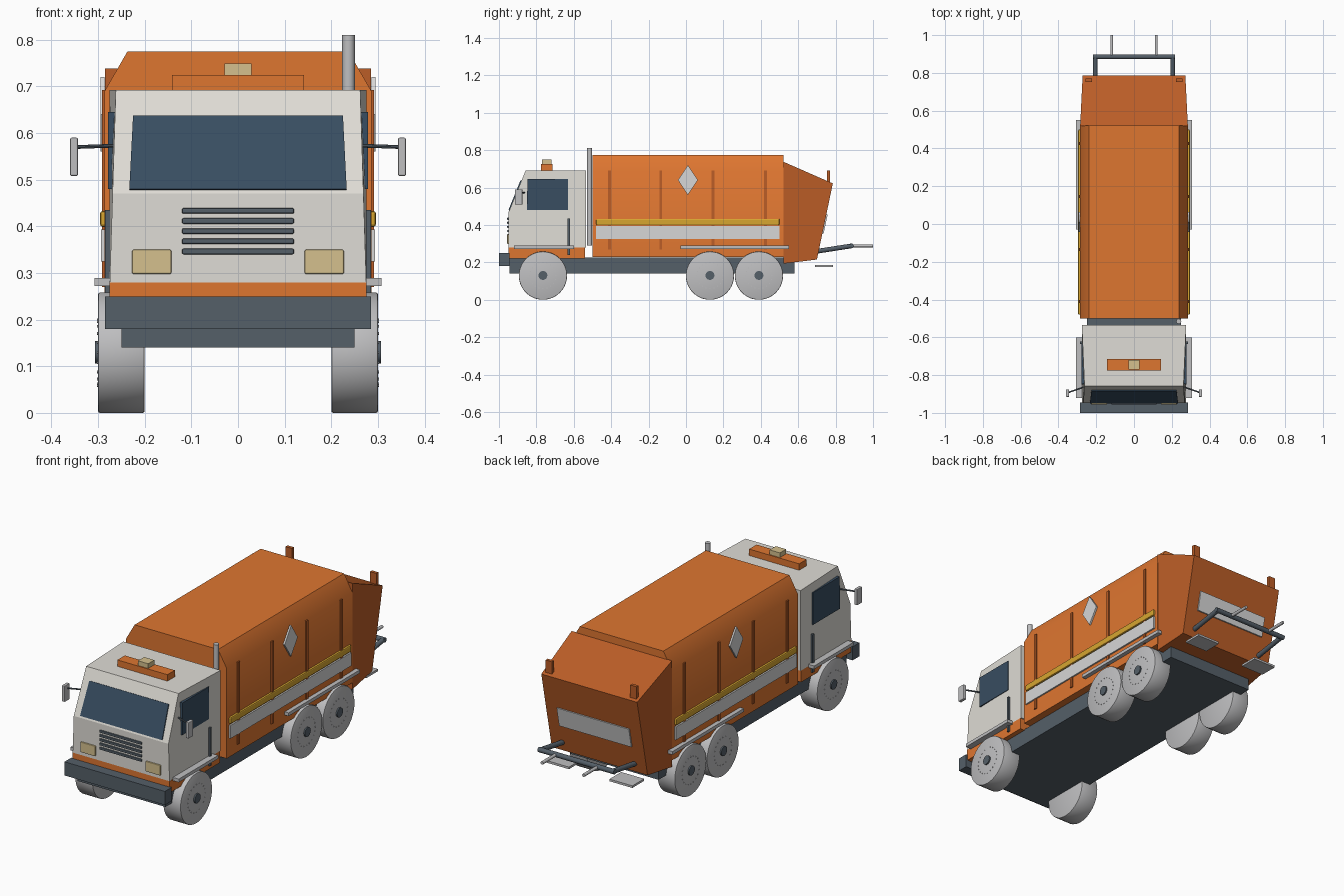
import bpy, bmesh, math
from mathutils import Vector, Matrix

if "Cube" in bpy.data.objects:
    bpy.data.objects.remove(bpy.data.objects["Cube"])

COLOURS = {
    "cab white": (0.74, 0.72, 0.67), "light grey": (0.52, 0.52, 0.53),
    "orange": (0.73, 0.18, 0.03), "dark orange": (0.50, 0.11, 0.02),
    "dark grey": (0.09, 0.115, 0.14), "glass": (0.04, 0.075, 0.12),
    "lamp beige": (0.66, 0.53, 0.27), "yellow": (0.68, 0.38, 0.03),
    "pale stripe": (0.68, 0.68, 0.68),
}
MATS = {}
for key, rgb in COLOURS.items():
    MATS[key] = bpy.data.materials.new(key)
    MATS[key].diffuse_color = (*rgb, 1)


def finish(name, bm, mat, smooth=None):
    bmesh.ops.recalc_face_normals(bm, faces=bm.faces)
    me = bpy.data.meshes.new(name)
    bm.to_mesh(me)
    bm.free()
    me.materials.append(MATS[mat])
    ob = bpy.data.objects.new(name, me)
    bpy.context.collection.objects.link(ob)
    if smooth:
        bpy.ops.object.select_all(action='DESELECT')
        ob.select_set(True)
        bpy.context.view_layer.objects.active = ob
        bpy.ops.object.shade_smooth_by_angle(angle=math.radians(smooth))
    return ob


def box(name, x, y, z, mat, bevel=0.0):
    """Box given by its (min, max) range on each axis."""
    bm = bmesh.new()
    bmesh.ops.create_cube(bm, size=1)
    for v in bm.verts:
        v.co = [r[0] if c < 0 else r[1] for c, r in zip(v.co, (x, y, z))]
    if bevel:
        bmesh.ops.bevel(bm, geom=bm.edges[:], offset=bevel, segments=2,
                        profile=0.5, affect='EDGES')
    return finish(name, bm, mat)


def side_box(name, s, x, y, z, mat, bevel=0.0):
    return box(name, sorted((s * x[0], s * x[1])), y, z, mat, bevel)


def symmetric(name, pts, mat, smooth=None):
    """Solid from a side profile of (y, z, half width) points."""
    bm = bmesh.new()
    left = [bm.verts.new((-w, y, z)) for y, z, w in pts]
    right = [bm.verts.new((w, y, z)) for y, z, w in pts]
    bm.faces.new(left)
    bm.faces.new(right[::-1])
    for i in range(len(pts)):
        j = (i + 1) % len(pts)
        bm.faces.new((left[i], right[i], right[j], left[j]))
    return finish(name, bm, mat, smooth)


def extrude(name, pts, vec, mat, smooth=None):
    bm = bmesh.new()
    f = bm.faces.new([bm.verts.new(p) for p in pts])
    r = bmesh.ops.extrude_face_region(bm, geom=[f])
    bmesh.ops.translate(bm, vec=vec,
                        verts=[g for g in r["geom"] if isinstance(g, bmesh.types.BMVert)])
    return finish(name, bm, mat, smooth)


def add_cyl(bm, a, b, r, seg):
    a, b = Vector(a), Vector(b)
    d = b - a
    m = Matrix.Translation((a + b) / 2) @ d.to_track_quat('Z', 'Y').to_matrix().to_4x4()
    bmesh.ops.create_cone(bm, cap_ends=True, segments=seg, radius1=r, radius2=r,
                          depth=d.length, matrix=m)


def rod(name, a, b, r, mat, seg=16):
    bm = bmesh.new()
    add_cyl(bm, a, b, r, seg)
    return finish(name, bm, mat, 40)


# chassis and bumper
box("chassis", (-.25, .25), (-.945, .58), (.14, .225), "dark grey")
box("front_bumper", (-.285, .285), (-1, -.945), (.18, .25), "dark grey")

# cab with sloped windscreen face
box("cab_base", (-.276, .276), (-.948, -.54), (.22, .28), "orange")
symmetric("cab", [(-.948, .28, .275), (-.948, .47, .269), (-.857, .692, .262),
                  (-.535, .692, .276), (-.535, .28, .276)], "cab white")
symmetric("windscreen", [(-.949, .48, .233), (-.885, .638, .225),
                         (-.875, .634, .225), (-.939, .476, .233)], "glass")
for i in range(5):
    z = .346 + i * .0218
    box("grille_slat", (-.12, .12), (-.956, -.945), (z - .006, z + .006), "dark grey", .003)
box("beacon_bar", (-.142, .142), (-.775, -.715), (.69, .725), "orange")
box("beacon_lamp", (-.029, .029), (-.77, -.72), (.725, .749), "lamp beige")
rod("exhaust_stack", (.237, -.515, .29), (.237, -.515, .81), .0135, "light grey", 20)

for s in (-1, 1):
    # cab side fittings
    side_box("headlight", s, (.143, .227), (-.956, -.94), (.298, .35), "lamp beige", .003)
    extrude("side_window", [(s * .255, y, z) for y, z in
                            ((-.85, .48), (-.848, .645), (-.632, .645), (-.632, .48))],
            (s * .024, 0, 0), "glass")
    side_box("grab_handle", s, (.27, .285), (-.634, -.621), (.24, .435), "dark grey")
    rod("mirror_arm", (s * .262, -.862, .573), (s * .348, -.892, .57), .004, "dark grey", 8)
    side_box("mirror", s, (.343, .36), (-.915, -.875), (.508, .59), "light grey", .003)
    side_box("front_mudguard", s, (.2, .308), (-.92, -.6), (.272, .289), "light grey")
    side_box("rear_mudguard", s, (.2, .308), (-.03, .55), (.272, .289), "light grey")
    # body side ribs, stripes and diamond
    for y in (-.41, -.135, .145, .425):
        side_box("body_rib", s, (.28, .292), (y - .008, y + .008), (.27, .692), "dark orange")
    side_box("white_stripe", s, (.28, .294), (-.48, .5), (.325, .393), "pale stripe")
    side_box("yellow_stripe", s, (.28, .296), (-.48, .5), (.399, .433), "yellow", .006)
    extrude("diamond_plate", [(s * .286, .01 + a, .64 + b) for a, b in
                              ((0, .08), (.053, 0), (0, -.08), (-.053, 0))],
            (s * .009, 0, 0), "pale stripe")
    # tailgate pegs, lift arms, forks and foot plates
    side_box("tailgate_peg", s, (.222, .258), (.753, .77), (.6, .692), "dark orange")
    rod("lift_arm", (s * .205, .68, .256), (s * .205, .885, .288), .0125, "dark grey", 12)
    rod("lift_fork", (s * .118, .88, .288), (s * .118, 1, .288), .008, "light grey", 10)
    side_box("foot_plate", s, (.115, .245), (.69, .785), (.175, .186), "light grey")
    # wheels with hub cap and ring of bolts
    for y in (-.765, .128, .39):
        bm = bmesh.new()
        add_cyl(bm, (s * .2, y, .129), (s * .3, y, .129), .129, 40)
        rims = [e for e in bm.edges if abs(e.verts[0].co.x - e.verts[1].co.x) < 1e-4]
        bmesh.ops.bevel(bm, geom=rims, offset=.004, segments=2, profile=.5, affect='EDGES')
        for k in range(20):
            a = k * math.tau / 20
            p = Vector((s * .298, y + .07 * math.cos(a), .129 + .07 * math.sin(a)))
            add_cyl(bm, p, p + Vector((s * .004, 0, 0)), .003, 6)
        finish("wheel", bm, "light grey", 40)
        rod("wheel_hub", (s * .295, y, .13), (s * .307, y, .13), .024, "dark grey", 16)

# refuse body with chamfered roof edges
extrude("refuse_body", [(x, -.5, z) for x, z in
                        ((-.286, .228), (-.286, .69), (-.237, .775),
                         (.237, .775), (.286, .69), (.286, .228))],
        (0, 1.022, 0), "orange", 40)

# tapered tailgate with rear panel
symmetric("tailgate", [(.52, .738, .285), (.785, .622, .272),
                       (.70, .215, .272), (.52, .193, .285)], "dark orange")
symmetric("rear_panel", [(.745, .455, .205), (.757, .455, .205),
                         (.736, .355, .205), (.724, .355, .205)], "pale stripe")
rod("lift_crossbar", (-.216, .885, .288), (.216, .885, .288), .0125, "dark grey", 12)

for m in bpy.data.materials:
    if m.users and not m.is_grease_pencil:
        m.use_nodes = True
        m.node_tree.nodes["Principled BSDF"].inputs["Base Color"].default_value = m.diffuse_color
